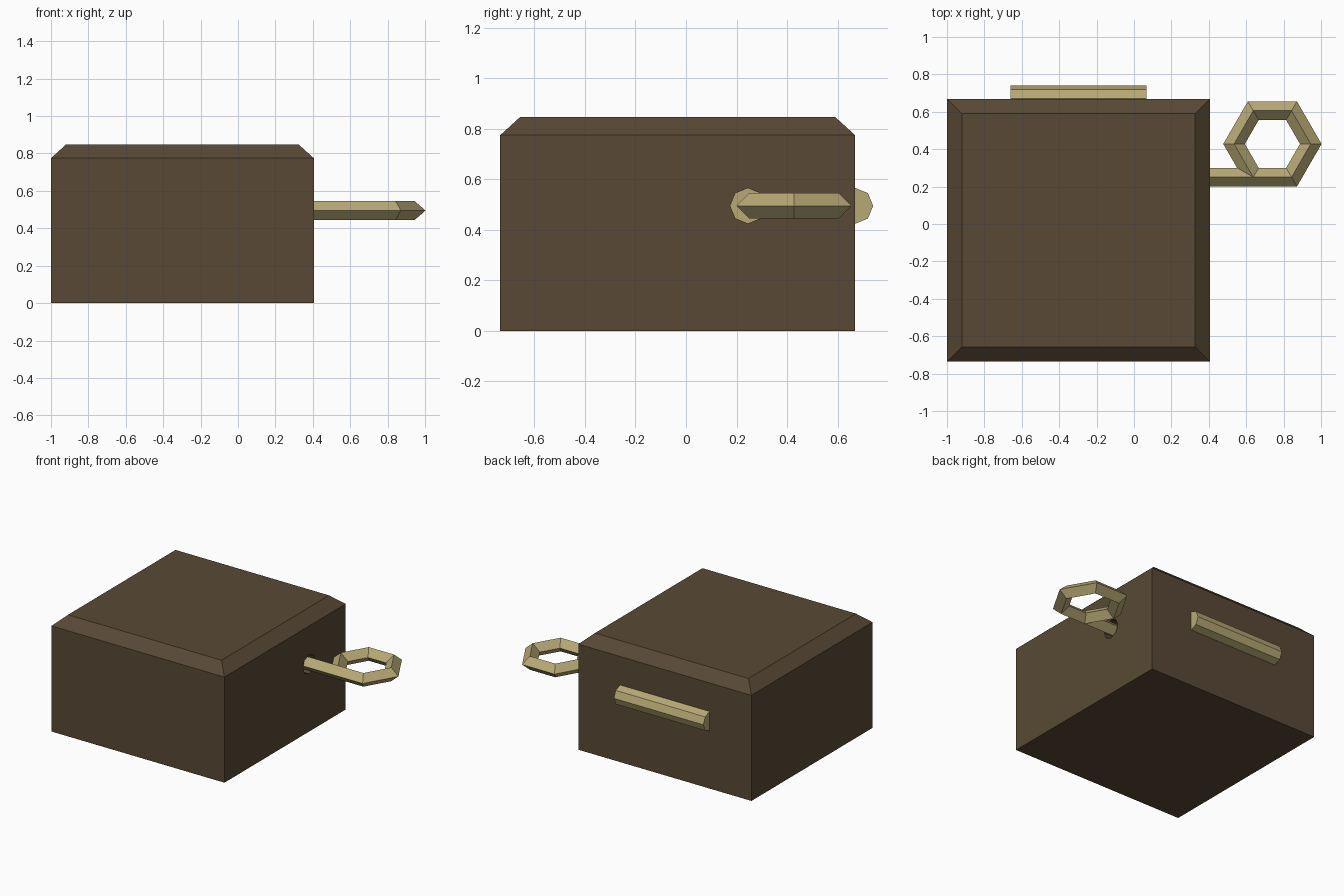
import bpy, bmesh, math
from mathutils import Matrix, Vector

cube = bpy.data.objects.get("Cube")
if cube:
    bpy.data.objects.remove(cube, do_unlink=True)


def make_material(name, rgb):
    mat = bpy.data.materials.new(name)
    mat.use_nodes = True
    color = (*rgb, 1)
    mat.diffuse_color = color
    mat.node_tree.nodes["Principled BSDF"].inputs["Base Color"].default_value = color
    return mat


def make_object(name, bm, mat):
    bmesh.ops.recalc_face_normals(bm, faces=bm.faces)
    mesh = bpy.data.meshes.new(name)
    bm.to_mesh(mesh)
    bm.free()
    mesh.materials.append(mat)
    obj = bpy.data.objects.new(name, mesh)
    bpy.context.collection.objects.link(obj)
    return obj


def x_cylinder(name, x0, x1, y, z, radius, mat):
    """Octagonal cylinder lying along x."""
    bm = bmesh.new()
    place = Matrix.Translation(((x0 + x1) / 2, y, z)) @ Matrix.Rotation(math.pi / 2, 4, "Y")
    bmesh.ops.create_cone(bm, cap_ends=True, segments=8, radius1=radius,
                          radius2=radius, depth=x1 - x0, matrix=place)
    return make_object(name, bm, mat)


brown = make_material("dark brown wood", (0.098, 0.066, 0.035))
brass = make_material("pale brass", (0.477, 0.393, 0.179))

AXIS_Z = 0.495
KEY_Y = 0.25
WALL_X = 0.405

# Box body with a sloped rim around the lid
bm = bmesh.new()
place = Matrix.Translation((-0.2975, -0.033, 0.3875)) @ Matrix.Diagonal((1.405, 1.405, 0.775, 1))
bmesh.ops.create_cube(bm, size=1, matrix=place)
bm.faces.ensure_lookup_table()
top = max(bm.faces, key=lambda f: f.calc_center_median().z)
bmesh.ops.inset_region(bm, faces=[top], thickness=0.112)
bmesh.ops.translate(bm, verts=top.verts, vec=(0, 0, 0.072))
box = make_object("box", bm, brown)

# Key hole in the side wall
cutter = x_cylinder("hole_cutter", WALL_X - 0.15, WALL_X + 0.1, KEY_Y - 0.005, AXIS_Z, 0.07, brown)
cutter.hide_render = True
hole = box.modifiers.new("key_hole", "BOOLEAN")
hole.operation = "DIFFERENCE"
hole.solver = "EXACT"
hole.object = cutter
bpy.context.view_layer.objects.active = box
bpy.ops.object.modifier_apply(modifier=hole.name)
bpy.data.objects.remove(cutter, do_unlink=True)

# Socket at the bottom of the hole and hinge along the back
x_cylinder("key_socket", WALL_X - 0.2, WALL_X - 0.145, KEY_Y - 0.005, AXIS_Z, 0.07, brass)
x_cylinder("hinge", -0.66, 0.067, 0.67, AXIS_Z, 0.071, brass)

# Key: a square bar bent into a hexagonal loop
center = Vector((0.74, 0.428, AXIS_Z))
path = [Vector((WALL_X - 0.16, KEY_Y, AXIS_Z))]
for i in range(6):
    a = math.radians(-60 + 60 * i)
    path.append(center + 0.205 * Vector((math.cos(a), math.sin(a), 0)))
path.append(path[1] + (path[6] - path[1]))
path[7] = center + 0.205 * Vector((math.cos(math.radians(-120)), math.sin(math.radians(-120)), 0))
path = path[:7]

bm = bmesh.new()
rings = []
for i, p in enumerate(path):
    before = (p - path[i - 1]).normalized() if i else (path[1] - p).normalized()
    after = (path[i + 1] - p).normalized() if i < len(path) - 1 else before
    tangent = (before + after).normalized()
    side = Vector((-tangent.y, tangent.x, 0)) / tangent.dot(before) * 0.05
    up = Vector((0, 0, 0.05))
    rings.append([bm.verts.new(p + d) for d in (side, up, -side, -up)])
for a, b in zip(rings, rings[1:]):
    for k in range(4):
        n = (k + 1) % 4
        bm.faces.new((a[k], a[n], b[n], b[k]))
bm.faces.new(rings[0])
bm.faces.new(rings[-1])
make_object("winding_key", bm, brass)
